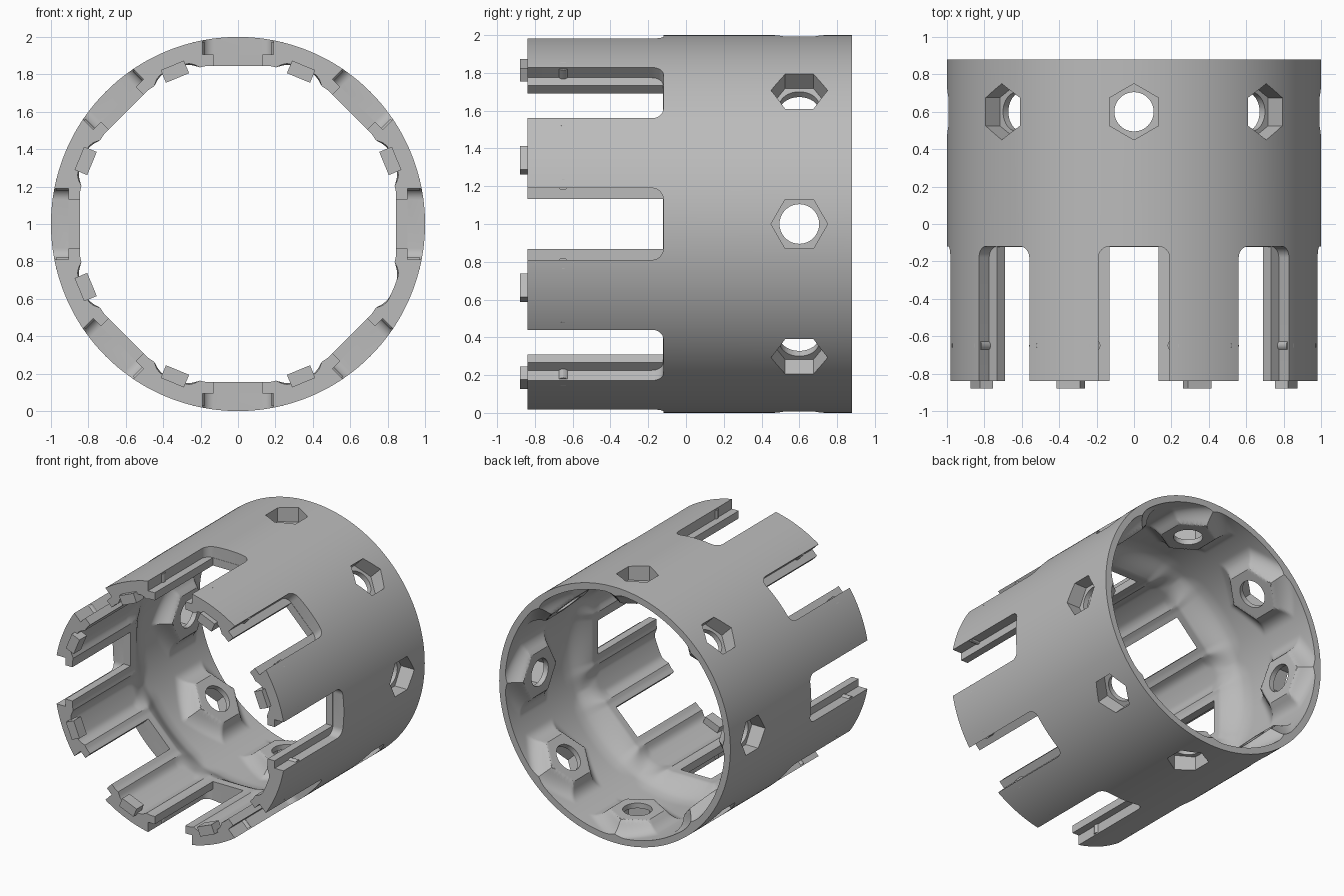
import bpy, bmesh, math
from mathutils import Matrix, Vector

cube = bpy.data.objects.get("Cube")
if cube:
    bpy.data.objects.remove(cube, do_unlink=True)

COUNT = 8                      # repeated sectors around the axis
HALF = math.pi / COUNT
FRONT, BACK, SLOT_END, HOLE_Y = -0.84, 0.88, -0.12, 0.6
PAD, WALL = 0.845, 0.95

grey = bpy.data.materials.new("grey_plastic")
grey.use_nodes = True
tone = (0.5, 0.5, 0.5, 1)
grey.diffuse_color = tone
grey.node_tree.nodes["Principled BSDF"].inputs["Base Color"].default_value = tone


def clamp(v):
    return max(0.0, min(1.0, v))


def smooth(v):
    v = clamp(v)
    return v * v * (3 - 2 * v)


def make_object(name, bm):
    bmesh.ops.recalc_face_normals(bm, faces=bm.faces)
    mesh = bpy.data.meshes.new(name)
    bm.to_mesh(mesh)
    bm.free()
    mesh.materials.append(grey)
    ob = bpy.data.objects.new(name, mesh)
    bpy.context.collection.objects.link(ob)
    return ob


def add_box(bm, lo, hi, turn=0.0):
    lo, hi = Vector(lo), Vector(hi)
    mat = (Matrix.Rotation(turn, 4, 'Y') @ Matrix.Translation((lo + hi) / 2)
           @ Matrix.Diagonal((*(hi - lo), 1)))
    return bmesh.ops.create_cube(bm, size=1, matrix=mat)["verts"]


def add_prism(bm, sides, radius, x, y, z0, z1, turn=0.0):
    mat = Matrix.Rotation(turn, 4, 'Y') @ Matrix.Translation((x, y, (z0 + z1) / 2))
    bmesh.ops.create_cone(bm, cap_ends=True, segments=sides, radius1=radius,
                          radius2=radius, depth=z1 - z0, matrix=mat)


def inner_radius(phi, y):
    """Inside wall with raised slot frames and hexagonal bosses."""
    u = 0.9 * abs(math.sin(phi))
    base = WALL - 0.05 * smooth((0.12 - y) / 0.22)
    pad = PAD / math.cos(phi)
    # frame around the slot, fading out towards the back
    wide = 0.07 + 0.1 * clamp((y + 0.15) / 0.2)
    d = math.hypot(max(u - 0.215, 0) / wide, max(y + 0.06, 0) / 0.26)
    frame = (1 - clamp(d)) ** 2
    r1 = base - (base - min(pad, 0.862)) * frame
    # hexagonal boss with a concave foot
    v = abs(y - HOLE_Y)
    d = max(u, u / 2 + v * 0.866) - 0.18
    boss = (1 - clamp(d / 0.11)) ** 2
    r2 = base - (base - pad) * boss
    return min(r1, r2)


# One wall sector centred on a slot
NA, NY = 56, 132
bm = bmesh.new()


def point(r, phi, y):
    return bm.verts.new((r * math.sin(phi), y, r * math.cos(phi)))


angles = [-HALF + 2 * HALF * i / NA for i in range(NA + 1)]
depths = [FRONT + (BACK - FRONT) * j / NY for j in range(NY + 1)]
inner = [[point(inner_radius(a, y), a, y) for y in depths] for a in angles]
outer = [[point(1, a, y) for y in (FRONT, BACK)] for a in angles]
for i in range(NA):
    p, q, o, n = inner[i], inner[i + 1], outer[i], outer[i + 1]
    for j in range(NY):
        bm.faces.new((p[j], q[j], q[j + 1], p[j + 1]))
    bm.faces.new((o[0], o[1], n[1], n[0]))
    bm.faces.new((p[0], o[0], n[0], q[0]))
    bm.faces.new((p[-1], q[-1], n[1], o[1]))
for i in (0, NA):
    bm.faces.new(inner[i] + outer[i][::-1])
sector = make_object("slotted_ring", bm)

# Cutters: wide outer slot, narrow through slot, hexagonal pocket, round hole
cutters = []
bm = bmesh.new()
add_box(bm, (-0.19, -1, 0.905), (0.19, SLOT_END, 1.2))
corners = [e for e in bm.edges if all(abs(v.co.y - SLOT_END) < 0.001 for v in e.verts)
           and abs(e.verts[0].co.z - e.verts[1].co.z) > 0.1]
bmesh.ops.bevel(bm, geom=corners, offset=0.06, segments=8, profile=0.5, affect='EDGES')
cutters.append(make_object("slot_cutter", bm))
bm = bmesh.new()
add_box(bm, (-0.132, -1, 0.7), (0.132, SLOT_END - 0.002, 1.2))
cutters.append(make_object("through_slot_cutter", bm))
for name, sides, radius, z0 in (("pocket_cutter", 6, 0.15, 0.885), ("hole_cutter", 40, 0.105, 0.7)):
    bm = bmesh.new()
    add_prism(bm, sides, radius, 0, HOLE_Y, z0, 1.2)
    cutters.append(make_object(name, bm))
for c in cutters:
    c.hide_render = True
    mod = sector.modifiers.new(c.name, 'BOOLEAN')
    mod.operation, mod.solver, mod.object = 'DIFFERENCE', 'EXACT', c
bpy.context.view_layer.update()
cut = bpy.data.meshes.new_from_object(sector.evaluated_get(bpy.context.evaluated_depsgraph_get()))
sector.modifiers.clear()
for c in cutters:
    bpy.data.objects.remove(c, do_unlink=True)

# Repeat the open-sided sector around the axis and weld it
bm = bmesh.new()
bm.from_mesh(cut)
sides = [f for f in bm.faces
         if all(abs(abs(math.atan2(v.co.x, v.co.z)) - HALF) < 1e-4 for v in f.verts)]
bmesh.ops.delete(bm, geom=sides, context='FACES')
source = bm.verts[:] + bm.edges[:] + bm.faces[:]
for k in range(1, COUNT):
    copy = bmesh.ops.duplicate(bm, geom=source)["geom"]
    bmesh.ops.rotate(bm, verts=[g for g in copy if isinstance(g, bmesh.types.BMVert)],
                     matrix=Matrix.Rotation(2 * HALF * k, 3, 'Y'))
bmesh.ops.remove_doubles(bm, verts=bm.verts, dist=0.0002)
bm.to_mesh(sector.data)
bm.free()

# Front clips between slots; the one low on the left is absent
bm = bmesh.new()
for k in range(COUNT):
    if k != 2:
        add_box(bm, (-0.067, -0.88, 0.845), (0.067, -0.79, 0.918), HALF * (2 * k + 1))
clips = make_object("front_clips", bm)

# Small detents on the slot walls
bm = bmesh.new()
for k in range(COUNT):
    for s in (-1, 1):
        add_prism(bm, 12, 0.03, s * 0.209, -0.65, 0.9, 0.972, 2 * HALF * k)
detents = make_object("slot_detents", bm)

bpy.ops.object.select_all(action='DESELECT')
for ob in (sector, clips, detents):
    ob.location.z = 1
    ob.select_set(True)
bpy.context.view_layer.objects.active = sector
bpy.ops.object.shade_smooth_by_angle(angle=math.radians(30))
